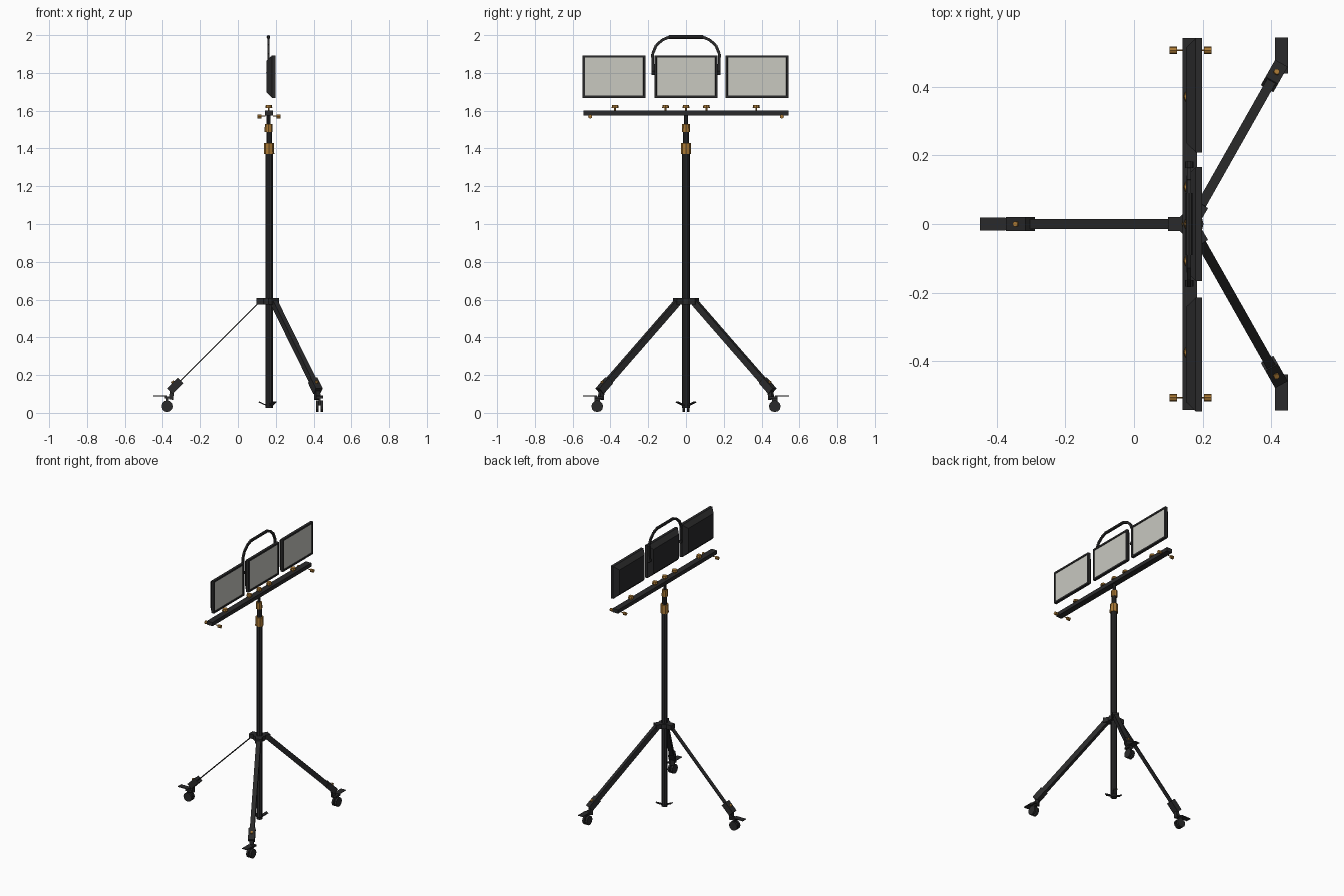
import bpy, bmesh, math
from mathutils import Vector, Matrix

if "Cube" in bpy.data.objects:
    bpy.data.objects.remove(bpy.data.objects["Cube"])


def mat(name, rgb):
    m = bpy.data.materials.new(name)
    m.diffuse_color = (*rgb, 1)
    m.use_nodes = True
    m.node_tree.nodes["Principled BSDF"].inputs["Base Color"].default_value = m.diffuse_color
    return m


BLACK = mat("black_metal", (0.023, 0.023, 0.024))
ORANGE = mat("amber_knob", (0.40, 0.19, 0.035))
GLASS = mat("pale_lens", (0.58, 0.58, 0.53))
MX = 0.165  # mast position on x


def finish(name, bm, *mats):
    bmesh.ops.recalc_face_normals(bm, faces=bm.faces)
    me = bpy.data.meshes.new(name)
    bm.to_mesh(me)
    bm.free()
    for m in mats:
        me.materials.append(m)
    ob = bpy.data.objects.new(name, me)
    bpy.context.collection.objects.link(ob)
    return ob


def frame(a, b):
    """Matrix at the midpoint of a-b: local z along a-b, local x level."""
    z = (b - a).normalized()
    x = Vector((0, 0, 1)).cross(z)
    x = x.normalized() if x.length > 1e-5 else Vector((1, 0, 0))
    y = z.cross(x)
    m = Matrix((x, y, z)).transposed().to_4x4()
    m.translation = (a + b) / 2
    return m


def add_beam(bm, a, b, w, h):
    a, b = Vector(a), Vector(b)
    s = Matrix.Diagonal((w, h, (b - a).length, 1))
    bmesh.ops.create_cube(bm, size=1, matrix=frame(a, b) @ s)


def add_tube(bm, a, b, r1, r2=None, n=10):
    a, b = Vector(a), Vector(b)
    bmesh.ops.create_cone(bm, cap_ends=True, segments=n, radius1=r1,
                          radius2=r1 if r2 is None else r2,
                          depth=(b - a).length, matrix=frame(a, b))


def beam(name, a, b, w, h, m=BLACK):
    bm = bmesh.new()
    add_beam(bm, a, b, w, h)
    return finish(name, bm, m)


def tube(name, a, b, r1, r2=None, n=10, m=BLACK):
    bm = bmesh.new()
    add_tube(bm, a, b, r1, r2, n)
    return finish(name, bm, m)


# Mast, telescoping section and clamp collars
tube("mast", (MX, 0, 0.025), (MX, 0, 1.38), 0.021)
tube("upper_mast", (MX, 0, 1.38), (MX, 0, 1.50), 0.016)
tube("mast_spigot", (0.162, 0, 1.50), (0.162, 0, 1.58), 0.010, n=8)
tube("lower_collar", (MX, 0, 1.37), (MX, 0, 1.43), 0.027, 0.026, 8, ORANGE)
tube("upper_collar", (0.162, 0, 1.487), (0.162, 0, 1.53), 0.021, 0.020, 8, ORANGE)

# Hub and the small fins at the mast foot
hub, fins = bmesh.new(), bmesh.new()
add_tube(hub, (MX, 0, 0.575), (MX, 0, 0.607), 0.038, n=12)
for ang in (60, 180, 300):
    c, s = math.cos(math.radians(ang)), math.sin(math.radians(ang))
    add_beam(hub, (MX, 0, 0.591), (MX + 0.066 * c, 0.066 * s, 0.591), 0.042, 0.032)
    add_beam(fins, (MX + 0.015 * c, 0.015 * s, 0.040),
             (MX + 0.055 * c, 0.055 * s, 0.058), 0.024, 0.006)
finish("leg_hub", hub, BLACK)
finish("mast_foot_fins", fins, BLACK)


# Legs with end sleeve, caster, brake pedal and knob
def leg(name, ang, heading, thick):
    c, s = math.cos(math.radians(ang)), math.sin(math.radians(ang))
    d = Vector(heading)
    side = Vector((-d.y, d.x, 0))

    def at(r, z):
        return Vector((MX + r * c, r * s, z))

    beam(name, at(0.055, 0.583), at(0.50, 0.138), 0.028, thick)
    bm = bmesh.new()
    add_beam(bm, at(0.468, 0.172), at(0.525, 0.115), 0.042, 0.040)
    add_beam(bm, at(0.512, 0.135), at(0.518, 0.07), 0.026, 0.022)
    finish(name + "_sleeve", bm, BLACK)
    hubc = at(0.54, 0.035)
    bm = bmesh.new()
    for k in (-1, 1):
        add_tube(bm, hubc + side * 0.005 * k, hubc + side * 0.018 * k, 0.031, n=12)
    add_beam(bm, hubc + Vector((0, 0, 0.005)), hubc + Vector((0, 0, 0.05)), 0.012, 0.03)
    add_beam(bm, hubc - d * 0.03 + Vector((0, 0, 0.047)),
             hubc + d * 0.015 + Vector((0, 0, 0.047)), 0.036, 0.012)
    finish(name + "_caster", bm, BLACK)
    p = Vector((hubc.x, hubc.y, 0.09))
    beam(name + "_brake_pedal", p, p + d * 0.075, 0.038, 0.004)
    tube(name + "_knob", at(0.505, 0.155), at(0.512, 0.168), 0.009, n=6, m=ORANGE)


leg("left_leg", 180, (-1, 0, 0), 0.005)
leg("rear_leg", 60.5, (0, 1, 0), 0.034)
leg("front_leg", -60.5, (0, -1, 0), 0.034)

# Crossbar with top and end knobs
beam("crossbar", (0.163, -0.543, 1.588), (0.163, 0.543, 1.588), 0.042, 0.026)
bm = bmesh.new()
for y in (-0.375, -0.108, 0, 0.108, 0.372):
    add_tube(bm, (0.163, y, 1.614), (0.163, y, 1.629), 0.019, 0.016, 8)
    add_tube(bm, (0.163, y, 1.60), (0.163, y, 1.614), 0.005, n=6)
finish("top_knobs", bm, ORANGE)
bm = bmesh.new()
for y in (-0.507, 0.507):
    for k in (-1, 1):
        add_tube(bm, (MX + 0.04 * k, y, 1.569), (MX + 0.061 * k, y, 1.569), 0.011, n=8)
        add_tube(bm, (MX + 0.02 * k, y, 1.572), (MX + 0.042 * k, y, 1.572), 0.003, n=6)
finish("end_knobs", bm, ORANGE)


# Floodlights: tapered housing, rim and inset lens
def lamp(name, y):
    bm = bmesh.new()
    hy, z0, z1 = 0.167, 1.668, 1.893
    rings = []
    for x, inset in ((0.152, 0.028), (0.177, 0.004), (0.180, 0.0), (0.199, 0.0)):
        rings.append([bm.verts.new((x, y + sy * (hy - inset), z)) for sy, z in
                      ((-1, z0 + inset), (1, z0 + inset), (1, z1 - inset), (-1, z1 - inset))])
    for a, b in zip(rings, rings[1:]):
        for i in range(4):
            bm.faces.new((a[i], a[(i + 1) % 4], b[(i + 1) % 4], b[i]))
    bm.faces.new(rings[0])
    lens = bm.faces.new(rings[-1])
    bmesh.ops.recalc_face_normals(bm, faces=bm.faces)
    bmesh.ops.inset_region(bm, faces=[lens], thickness=0.012, use_even_offset=True)
    bmesh.ops.inset_region(bm, faces=[lens], thickness=0.001, depth=-0.004)
    lens.material_index = 1
    finish(name, bm, BLACK, GLASS)


lamp("left_lamp", -0.381)
lamp("centre_lamp", 0)
lamp("right_lamp", 0.376)

# Carry handle over the centre lamp
pts = [(0.174, 1.79), (0.177, 1.90), (0.158, 1.945), (0.125, 1.975), (0.088, 1.99)]
bm = bmesh.new()
for k in (-1, 1):
    for (y0, za), (y1, zb) in zip(pts, pts[1:]):
        add_beam(bm, (0.161, k * y0, za), (0.161, k * y1, zb), 0.012, 0.015)
    add_tube(bm, (0.161, k * 0.164, 1.80), (0.161, k * 0.182, 1.80), 0.012, n=8)
finish("handle_arms", bm, BLACK)
tube("handle_grip", (0.161, -0.09, 1.99), (0.161, 0.09, 1.99), 0.010, n=8)
